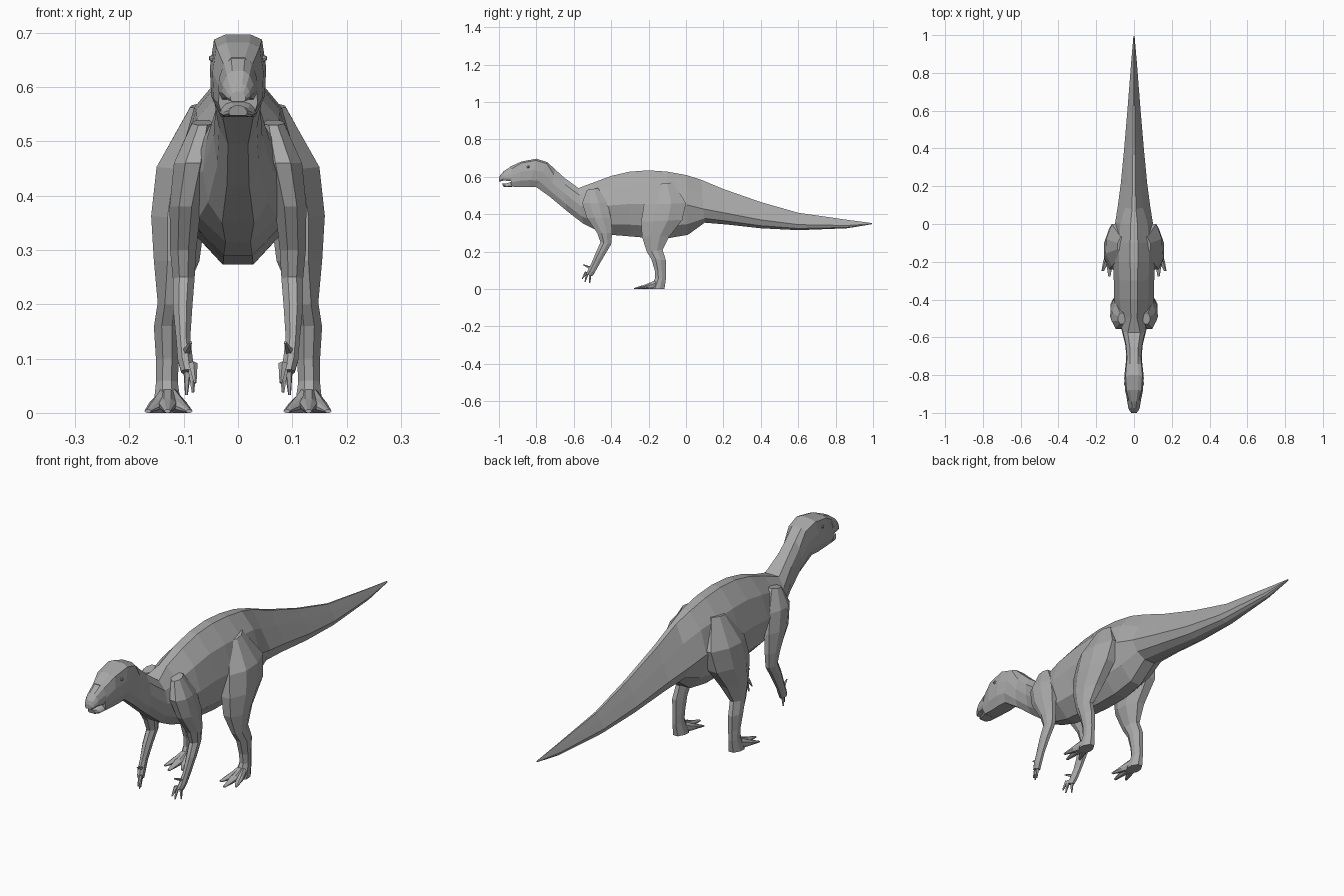
import bpy
import bmesh
from mathutils import Vector

default_cube = bpy.data.objects.get("Cube")
if default_cube:
    bpy.data.objects.remove(default_cube, do_unlink=True)

# One plain skin colour
skin = bpy.data.materials.new("grey_skin")
skin.use_nodes = True
skin_colour = (0.4, 0.4, 0.4, 1)
skin.diffuse_color = skin_colour
skin.node_tree.nodes["Principled BSDF"].inputs["Base Color"].default_value = skin_colour

# Half cross-sections: (fraction of half width, fraction of the way from start to end)
TAIL = [(.12, 0), (.55, .32), (1, .68), (.75, .9), (.3, 1)]
TORSO = [(.18, 0), (.72, .2), (1, .5), (.78, .82), (.25, 1)]
NECK = [(.5, 0), (.9, .2), (1, .5), (.85, .8), (.45, 1)]
HEAD = [(.45, 0), (.85, .06), (1, .4), (.95, .75), (.6, 1)]
BEAK = [(.35, 0), (.7, .15), (.95, .5), (1, .8), (.8, 1)]
LIMB = [(.4, 0), (1, .3), (.95, .65), (.4, 1)]


def section(start, end, width, shape, x=0.0):
    """Closed ring spanned between two (y, z) points, symmetric about x."""
    a, b = Vector((x, *start)), Vector((x, *end))
    right = [a.lerp(b, t) + Vector((f * width, 0, 0)) for f, t in shape]
    left = [a.lerp(b, t) - Vector((f * width, 0, 0)) for f, t in reversed(shape)]
    return right + left


def finish(name, bm):
    bmesh.ops.recalc_face_normals(bm, faces=bm.faces[:])
    mesh = bpy.data.meshes.new(name)
    bm.to_mesh(mesh)
    bm.free()
    mesh.materials.append(skin)
    obj = bpy.data.objects.new(name, mesh)
    bpy.context.collection.objects.link(obj)
    return obj


def loft(name, sections):
    """Skin a row of rings with flat quads and close both ends."""
    bm = bmesh.new()
    rings = [[bm.verts.new(p) for p in ring] for ring in sections]
    count = len(rings[0])
    for near, far in zip(rings, rings[1:]):
        for i in range(count):
            j = (i + 1) % count
            bm.faces.new((near[i], near[j], far[j], far[i]))
    bm.faces.new(rings[0])
    bm.faces.new(rings[-1])
    return finish(name, bm)


def spike(name, base, tip, radius, sides=5):
    """Pointed digit from base to tip."""
    base, tip = Vector(base), Vector(tip)
    axis = tip - base
    bm = bmesh.new()
    bmesh.ops.create_cone(bm, cap_ends=True, segments=sides, radius1=radius,
                          radius2=radius * .3, depth=axis.length)
    turn = axis.to_track_quat('Z', 'Y')
    for v in bm.verts:
        v.co = turn @ v.co + (base + tip) / 2
    return finish(name, bm)


# Body from tail tip to mouth corner: top point, bottom point, half width, shape
body = [
    ((.995, .353), (.995, .347), .003, TAIL),
    ((.85, .372), (.86, .325), .015, TAIL),
    ((.6, .408), (.6, .315), .035, TAIL),
    ((.4, .465), (.4, .325), .052, TAIL),
    ((.2, .535), (.22, .345), .07, TAIL),
    ((.08, .585), (.1, .355), .086, TAIL),
    ((0, .61), (.01, .29), .1, TORSO),
    ((-.1, .628), (-.09, .273), .112, TORSO),
    ((-.2, .635), (-.2, .273), .112, TORSO),
    ((-.3, .628), (-.3, .282), .107, TORSO),
    ((-.4, .605), (-.4, .29), .105, TORSO),
    ((-.5, .568), (-.48, .315), .092, TORSO),
    ((-.575, .54), (-.55, .35), .065, NECK),
    ((-.65, .595), (-.64, .42), .045, NECK),
    ((-.7, .64), (-.73, .495), .041, NECK),
    ((-.74, .678), (-.8, .545), .047, HEAD),
    ((-.8, .697), (-.84, .545), .052, HEAD),
    ((-.88, .682), (-.89, .545), .047, HEAD),
    ((-.94, .655), (-.935, .548), .036, BEAK),
]
loft("body", [section(*row) for row in body])

# Beak halves with an open mouth between them
upper = [((-.935, .656), (-.93, .577), .037), ((-.975, .63), (-.975, .58), .03),
         ((-.995, .607), (-.99, .576), .022), ((-1, .592), (-1, .574), .014)]
lower = [((-.93, .575), (-.93, .547), .034), ((-.965, .563), (-.96, .545), .027),
         ((-.983, .566), (-.978, .548), .017)]
loft("upper_beak", [section(*row, BEAK) for row in upper])
loft("lower_beak", [section(*row, BEAK) for row in lower])

# Limb rings: front point, back point, half width, distance from the middle
hind = [
    ((-.16, .56), (-.07, .57), .03, .058),
    ((-.225, .45), (0, .46), .055, .095),
    ((-.24, .36), (-.02, .37), .05, .11),
    ((-.235, .28), (-.09, .28), .042, .113),
    ((-.21, .2), (-.125, .21), .022, .126),
    ((-.185, .16), (-.108, .155), .024, .131),
    ((-.167, .1), (-.108, .09), .021, .13),
    ((-.165, .06), (-.108, .05), .02, .131),
    ((-.19, 0), (-.115, 0), .027, .13),
]
fore = [
    ((-.53, .53), (-.47, .54), .02, .065),
    ((-.555, .46), (-.42, .46), .035, .083),
    ((-.53, .38), (-.4, .38), .029, .097),
    ((-.475, .3), (-.395, .3), .024, .101),
    ((-.457, .25), (-.4, .24), .02, .1),
    ((-.48, .2), (-.43, .19), .018, .102),
    ((-.505, .14), (-.465, .13), .013, .101),
    ((-.525, .1), (-.487, .09), .014, .097),
    ((-.535, .08), (-.5, .07), .012, .093),
]
# Toe tips and finger tips
toes = {"inner": (.09, -.245), "middle": (.13, -.277), "outer": (.166, -.25)}
fingers = {"first": (.079, -.555, .055), "second": (.083, -.54, .038),
           "third": (.095, -.515, .033)}

for side, s in (("left", 1), ("right", -1)):
    loft(side + "_hind_leg", [section(a, b, w, LIMB, s * x) for a, b, w, x in hind])
    loft(side + "_foreleg", [section(a, b, w, LIMB, s * x) for a, b, w, x in fore])

    # Flat splayed toes
    for label, (x, y) in toes.items():
        mid_x, mid_y = (x + .13) / 2, (y - .15) / 2
        loft(f"{side}_{label}_toe", [
            section((-.15, .052), (-.14, 0), .017, LIMB, s * .13),
            section((mid_y, .026), (mid_y, 0), .016, LIMB, s * mid_x),
            section((y, .006), (y, 0), .006, LIMB, s * x)])

    # Fingers and thumb spike
    for label, (x, y, z) in fingers.items():
        base = (s * (.6 * x + .036), .5 * y - .255, .09)
        spike(f"{side}_{label}_finger", base, (s * x, y, z), .009)
    spike(side + "_thumb", (s * .096, -.505, .11), (s * .087, -.55, .13), .009)

    # Eye
    spike(side + "_eye", (s * .04, -.843, .652), (s * .053, -.845, .654), .011, sides=8)
